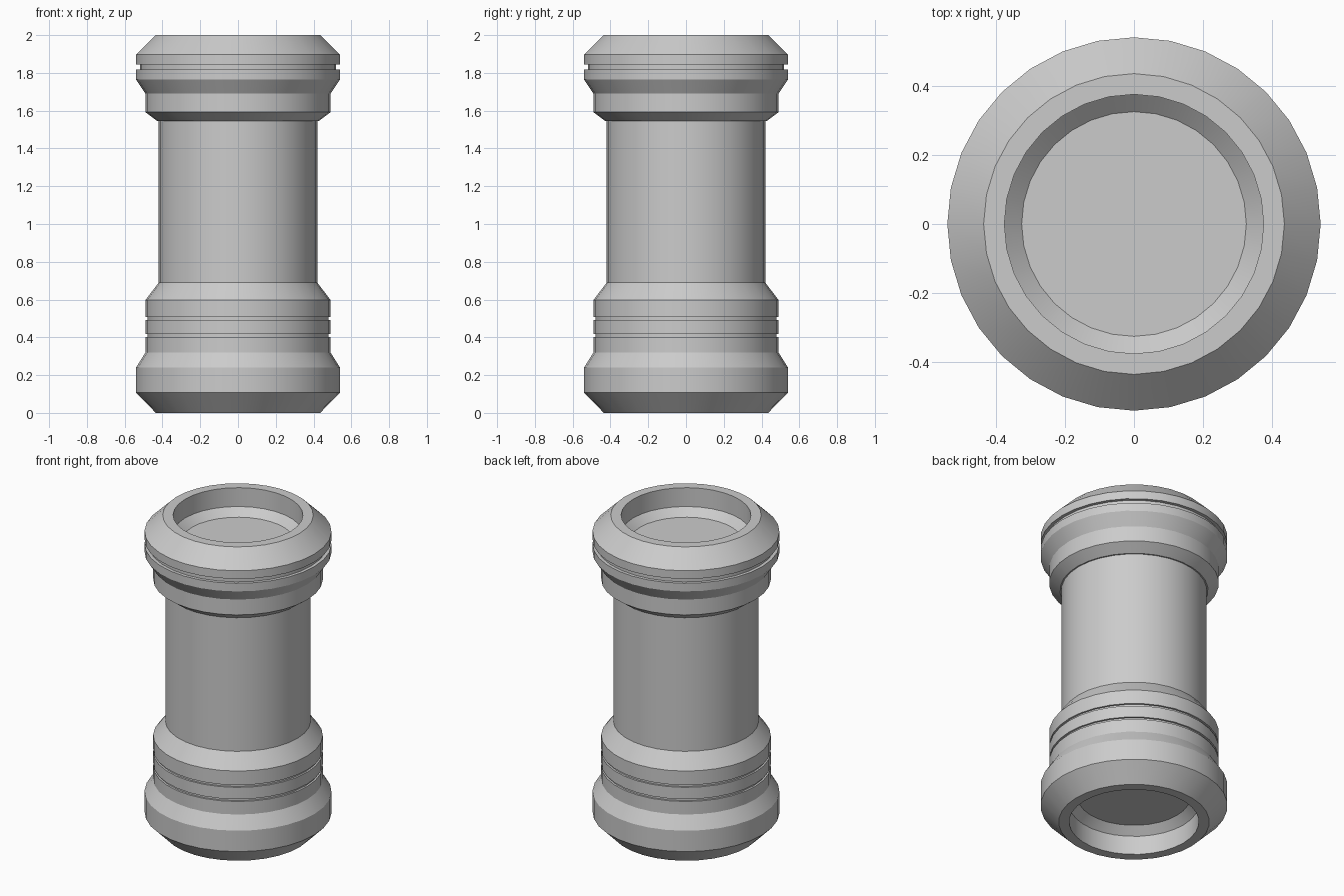
import bpy, bmesh, math

if "Cube" in bpy.data.objects:
    bpy.data.objects.remove(bpy.data.objects["Cube"])

SIDES = 32


def lathe(name, profile):
    """Spin an (r, z) profile around z; the ends are capped with flat discs."""
    bm = bmesh.new()
    rings = []
    for r, z in profile:
        rings.append([bm.verts.new((r * math.cos(2 * math.pi * i / SIDES),
                                    r * math.sin(2 * math.pi * i / SIDES), z))
                      for i in range(SIDES)])
    for a, b in zip(rings, rings[1:]):
        for i in range(SIDES):
            j = (i + 1) % SIDES
            bm.faces.new((a[i], a[j], b[j], b[i]))
    bm.faces.new(rings[0])
    bm.faces.new(rings[-1])
    bmesh.ops.recalc_face_normals(bm, faces=bm.faces[:])
    mesh = bpy.data.meshes.new(name)
    bm.to_mesh(mesh)
    bm.free()
    obj = bpy.data.objects.new(name, mesh)
    bpy.context.collection.objects.link(obj)
    return obj


def groove(r, depth, z0, z1):
    """Square-cut groove in a wall of radius r."""
    return [(r, z0), (r - depth, z0), (r - depth, z1), (r, z1)]


# Recess shared by both ends: floor, bevel, wall, flat rim
recess = [(0.325, 0.165), (0.375, 0.12), (0.375, 0.0), (0.435, 0.0)]

# Base foot and lower collar with two thin grooves
base = [(0.54, 0.107), (0.54, 0.24), (0.49, 0.32)]
base += groove(0.49, 0.012, 0.403, 0.418) + groove(0.49, 0.012, 0.493, 0.508)
base += [(0.49, 0.597)]

# Plain shaft
shaft = [(0.42, 0.69), (0.42, 1.545)]

# Upper collar and head with one groove
head = [(0.428, 1.545), (0.49, 1.592), (0.49, 1.69), (0.54, 1.765)]
head += groove(0.54, 0.02, 1.817, 1.845) + [(0.54, 1.897)]

top_recess = [(r, 2.0 - z) for r, z in reversed(recess)]
column = lathe("canister_body", recess + base + shaft + head + top_recess)

bpy.context.view_layer.objects.active = column
column.select_set(True)
bpy.ops.object.shade_smooth_by_angle(angle=math.radians(25))
